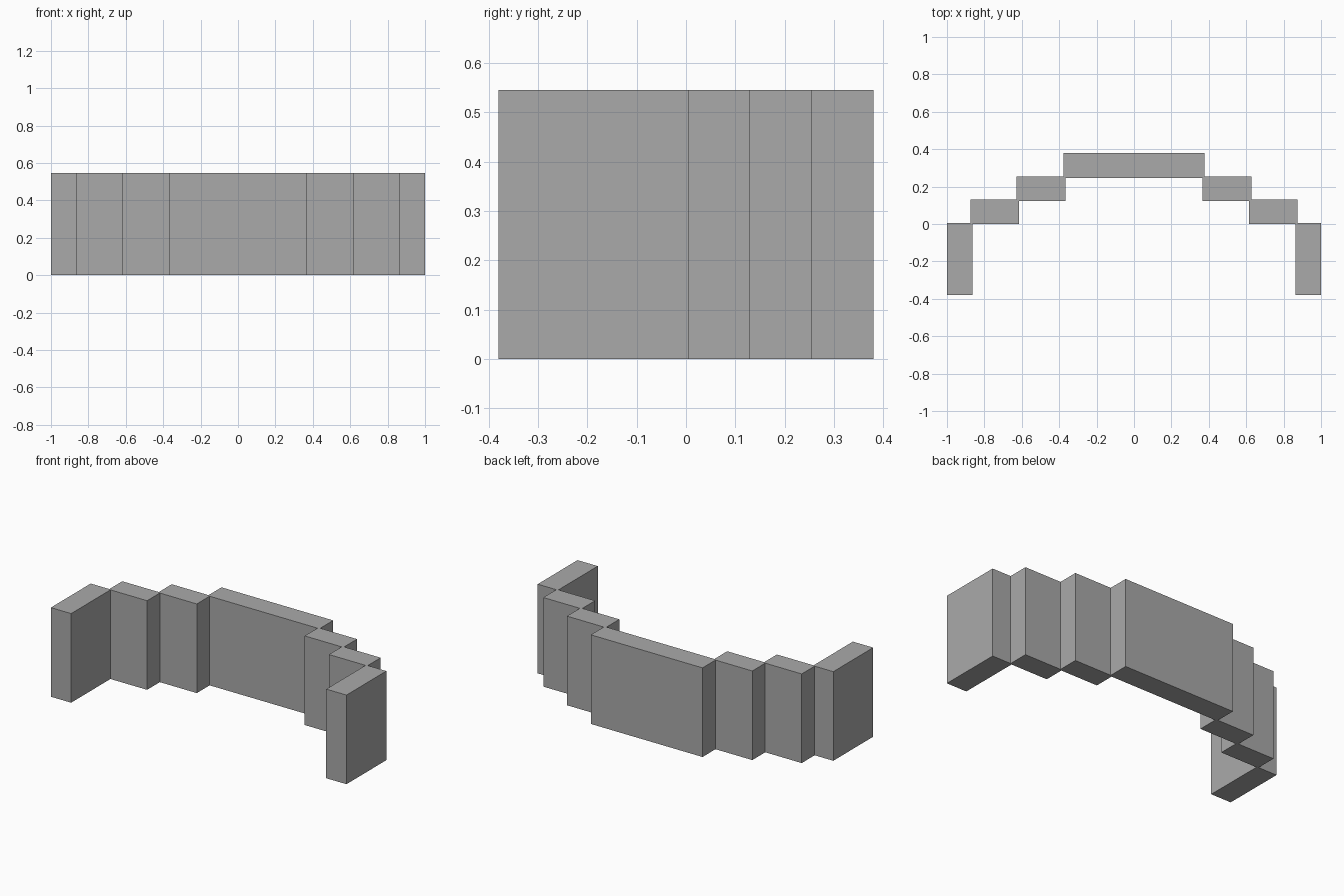
import bpy
import bmesh
from mathutils import Matrix, Vector

HEIGHT = 0.545

cube = bpy.data.objects.get("Cube")
if cube:
    bpy.data.objects.remove(cube, do_unlink=True)

grey = bpy.data.materials.new("plain_grey")
grey.use_nodes = True
colour = (0.4, 0.4, 0.4, 1)
grey.diffuse_color = colour
grey.node_tree.nodes["Principled BSDF"].inputs["Base Color"].default_value = colour


def wall_block(name, x0, x1, y0, y1):
    """Upright box standing on the ground between the given limits."""
    mesh = bpy.data.meshes.new(name)
    bm = bmesh.new()
    place = Matrix.Translation(((x0 + x1) / 2, (y0 + y1) / 2, HEIGHT / 2))
    size = Matrix.Diagonal(Vector((x1 - x0, y1 - y0, HEIGHT, 1)))
    bmesh.ops.create_cube(bm, size=1, matrix=place @ size)
    bm.to_mesh(mesh)
    bm.free()
    mesh.materials.append(grey)
    obj = bpy.data.objects.new(name, mesh)
    bpy.context.collection.objects.link(obj)


# Long middle block at the back
wall_block("back_wall", -0.378, 0.378, 0.247, 0.38)

# Stepped blocks and forward wings, mirrored left and right
for name, x0, x1, y0, y1 in (
    ("inner_step", 0.365, 0.627, 0.123, 0.255),
    ("outer_step", 0.615, 0.874, 0.0, 0.13),
    ("side_wing", 0.863, 1.0, -0.38, 0.005),
):
    wall_block("left_" + name, x0, x1, y0, y1)
    wall_block("right_" + name, -x1, -x0, y0, y1)
